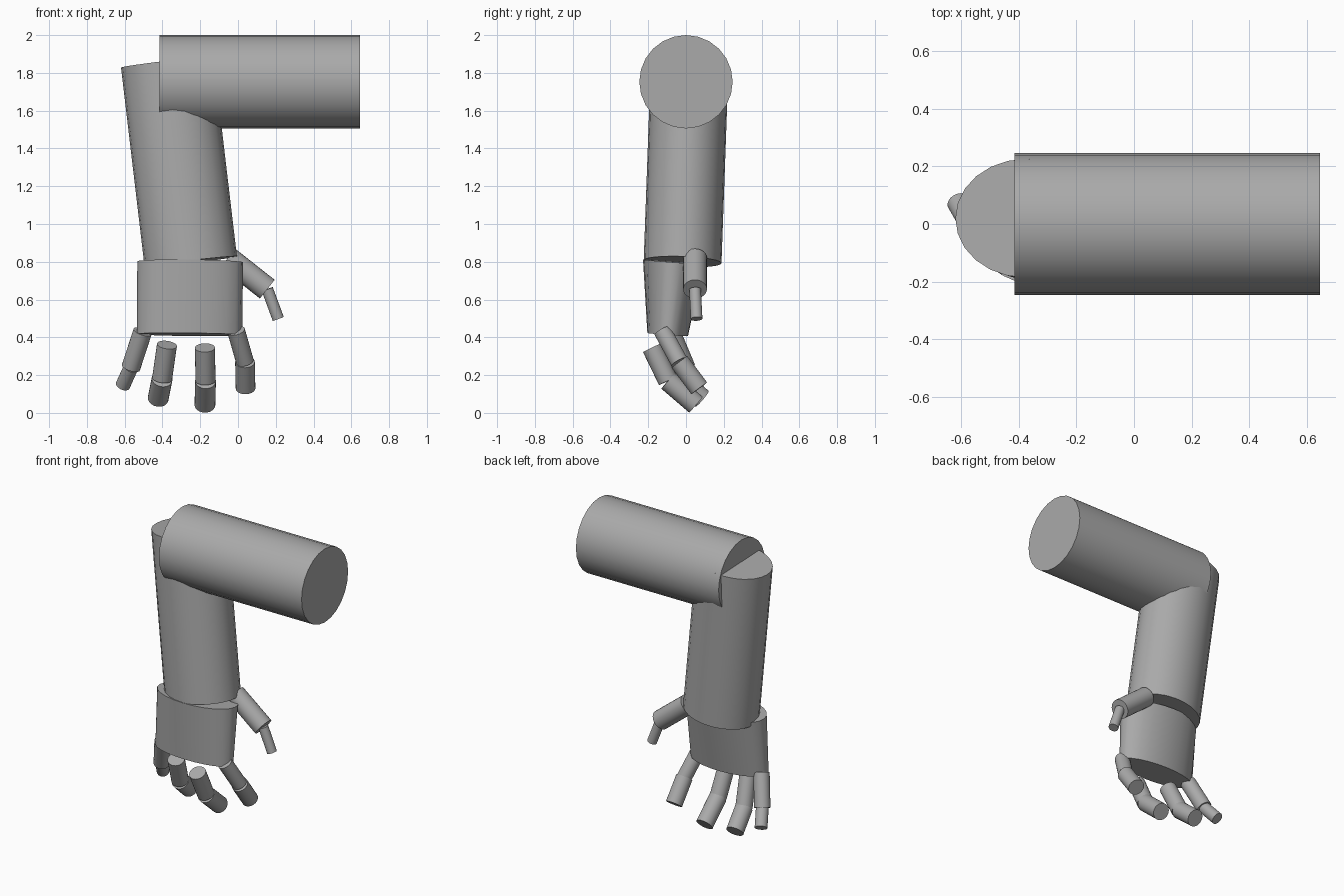
import bpy
import bmesh
import math
from mathutils import Matrix, Vector

cube = bpy.data.objects.get("Cube")
if cube:
    bpy.data.objects.remove(cube, do_unlink=True)

grey = bpy.data.materials.new("plain_grey")
grey.use_nodes = True
colour = (0.4, 0.4, 0.4, 1)
grey.diffuse_color = colour
grey.node_tree.nodes["Principled BSDF"].inputs["Base Color"].default_value = colour


def tube(name, start, end, start_radii, end_radii=None, sides=24):
    """Capped elliptical cylinder from start to end; radii are (across x, across y)."""
    end_radii = end_radii or start_radii
    start, end = Vector(start), Vector(end)
    axis = (end - start).normalized()
    # Keep the section's second axis as close to world y as the direction allows
    side = axis.cross(Vector((0, 1, 0))).normalized()
    depth = side.cross(axis).normalized()
    frame = Matrix((side, depth, axis)).transposed().to_4x4()
    frame.translation = (start + end) / 2

    bm = bmesh.new()
    bmesh.ops.create_cone(bm, cap_ends=True, segments=sides, radius1=1, radius2=1,
                          depth=(end - start).length)
    for v in bm.verts:
        radii = end_radii if v.co.z > 0 else start_radii
        v.co.x *= radii[0]
        v.co.y *= radii[1]
    bm.transform(frame)
    bmesh.ops.recalc_face_normals(bm, faces=bm.faces)
    mesh = bpy.data.meshes.new(name)
    bm.to_mesh(mesh)
    bm.free()
    mesh.materials.append(grey)
    obj = bpy.data.objects.new(name, mesh)
    bpy.context.collection.objects.link(obj)
    bpy.ops.object.select_all(action="DESELECT")
    obj.select_set(True)
    bpy.context.view_layer.objects.active = obj
    bpy.ops.object.shade_smooth_by_angle(angle=math.radians(35))
    return obj


def digit(name, root, joint, tip, root_radius, tip_radius):
    """Two-segment finger bent at the joint."""
    tube(name + "_base", root, joint, (root_radius, root_radius))
    tube(name + "_tip", joint, tip, (tip_radius, tip_radius))


# Arm
tube("upper_arm", (-0.415, 0, 1.753), (0.645, 0, 1.753), (0.247, 0.247))
tube("forearm", (-0.375, 0.02, 1.857), (-0.25, -0.018, 0.80), (0.246, 0.206))

# Palm, thinner toward the fingers
tube("palm", (-0.253, -0.068, 0.80), (-0.257, -0.097, 0.415), (0.28, 0.16), (0.279, 0.108))

# Fingers and thumb
digit("little_finger", (-0.505, -0.08, 0.43), (-0.567, 0.0, 0.24), (-0.61, 0.075, 0.145), 0.05, 0.039)
digit("ring_finger", (-0.376, -0.12, 0.36), (-0.402, -0.04, 0.18), (-0.423, 0.085, 0.075), 0.053, 0.055)
digit("middle_finger", (-0.175, -0.18, 0.345), (-0.172, -0.095, 0.17), (-0.175, 0.053, 0.043), 0.053, 0.055)
digit("index_finger", (-0.01, -0.125, 0.435), (0.037, -0.035, 0.27), (0.04, 0.07, 0.13), 0.047, 0.052)
digit("thumb", (-0.054, 0.048, 0.82), (0.155, 0.048, 0.655), (0.213, 0.056, 0.498), 0.063, 0.031)
